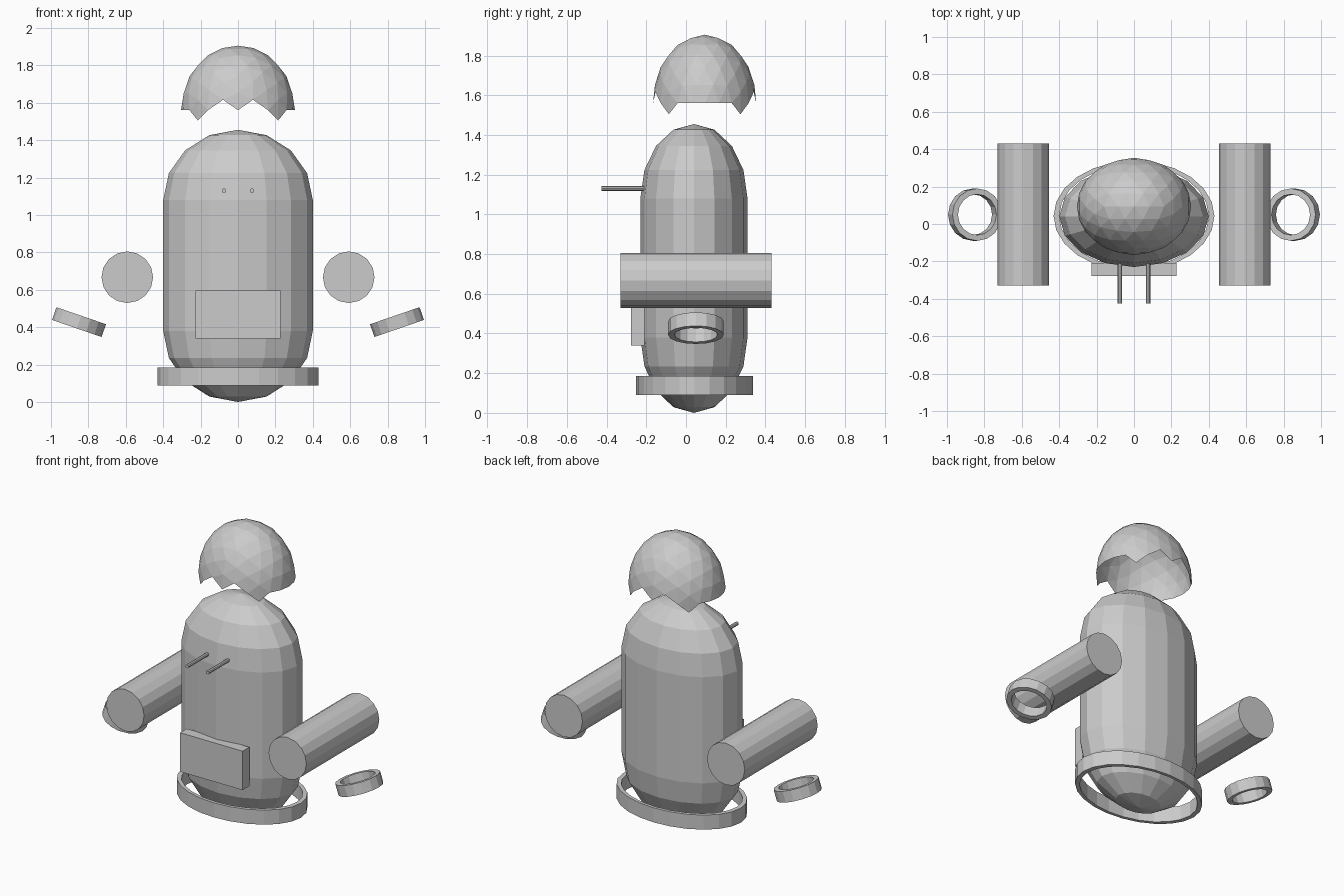
import bpy, bmesh
from math import sin, cos, pi, radians
from mathutils import Matrix, Vector

if "Cube" in bpy.data.objects:
    bpy.data.objects.remove(bpy.data.objects["Cube"])


def finish(name, bm, matrix):
    bmesh.ops.transform(bm, matrix=matrix, verts=bm.verts)
    mesh = bpy.data.meshes.new(name)
    bm.to_mesh(mesh)
    bm.free()
    obj = bpy.data.objects.new(name, mesh)
    bpy.context.collection.objects.link(obj)
    return obj


def lathe(name, profile, sides, loc, scale=(1, 1, 1), rot=None, closed=False):
    """Spin (radius, height) points round z; closed joins the last point to the first."""
    bm = bmesh.new()
    rings = [[bm.verts.new((r * cos(2 * pi * i / sides), r * sin(2 * pi * i / sides), z))
              for i in range(sides)] for r, z in profile]
    pairs = list(zip(rings, rings[1:]))
    if closed:
        pairs.append((rings[-1], rings[0]))
    for a, b in pairs:
        for i in range(sides):
            j = (i + 1) % sides
            bm.faces.new((a[i], a[j], b[j], b[i]))
    bmesh.ops.remove_doubles(bm, verts=bm.verts, dist=1e-5)
    bmesh.ops.recalc_face_normals(bm, faces=bm.faces)
    return finish(name, bm, Matrix.Translation(loc) @ (rot or Matrix())
                  @ Matrix.Diagonal((*scale, 1)))


def ring_profile(inner, outer, half):
    return [(inner, -half), (outer, -half), (outer, half), (inner, half)]


def rod(name, radius, sides, x, z, y0, y1):
    return lathe(name, [(0, y0), (radius, y0), (radius, y1), (0, y1)], sides,
                 (x, 0, z), rot=Matrix.Rotation(radians(-90), 4, 'X'))


# Body: capsule flattened front to back
arc = [k * pi / 8 for k in range(5)]
capsule = [(sin(a), 0.38 - 0.38 * cos(a)) for a in arc]
capsule += [(sin(a), 1.08 + 0.375 * cos(a)) for a in reversed(arc)]
lathe("body", capsule, 16, (0, 0.04, 0), (0.4, 0.27, 1))

# Base band round the bottom of the body
lathe("base_band", ring_profile(0.93, 1, 0.048), 24, (0, 0.043, 0.137),
      (0.43, 0.295, 1), closed=True)

# Cracked shell: upper half of an icosphere, open below with a jagged rim
phi = (1 + 5 ** 0.5) / 2
bm = bmesh.new()
for a in (-1, 1):
    for b in (-phi, phi):
        for co in ((0, b, a), (a, 0, b), (b, a, 0)):
            bm.verts.new(Vector(co).normalized())
bmesh.ops.convex_hull(bm, input=bm.verts)
for _ in range(2):
    bmesh.ops.subdivide_edges(bm, edges=bm.edges[:], cuts=1, use_grid_fill=True)
    for v in bm.verts:
        v.co.normalize()
drop = []
for f in bm.faces:
    c = f.calc_center_median()
    if not (c.z > 0.01 or (c.z > -0.01 and abs(c.x) > 0.5)):
        drop.append(f)
bmesh.ops.delete(bm, geom=drop, context='FACES')
finish("cracked_shell", bm, Matrix.Translation((0, 0.094, 1.56))
       @ Matrix.Diagonal((0.305, 0.26, 0.345, 1)))

# Front pouch
bm = bmesh.new()
bmesh.ops.create_cube(bm, size=1)
finish("front_pouch", bm, Matrix.Translation((0, -0.243, 0.468))
       @ Matrix.Diagonal((0.456, 0.07, 0.257, 1)))

# Mirrored pairs: arms, cuffs and eye rods
for side, s in (("left", -1), ("right", 1)):
    rod(side + "_arm", 0.138, 16, s * 0.592, 0.667, -0.33, 0.43)
    rod(side + "_eye_rod", 0.012, 8, s * 0.075, 1.13, -0.425, -0.2)
    lathe(side + "_cuff", ring_profile(0.109, 0.14, 0.036), 16,
          (s * 0.85, 0.05, 0.427), rot=Matrix.Rotation(radians(-19 * s), 4, 'Y'),
          closed=True)
